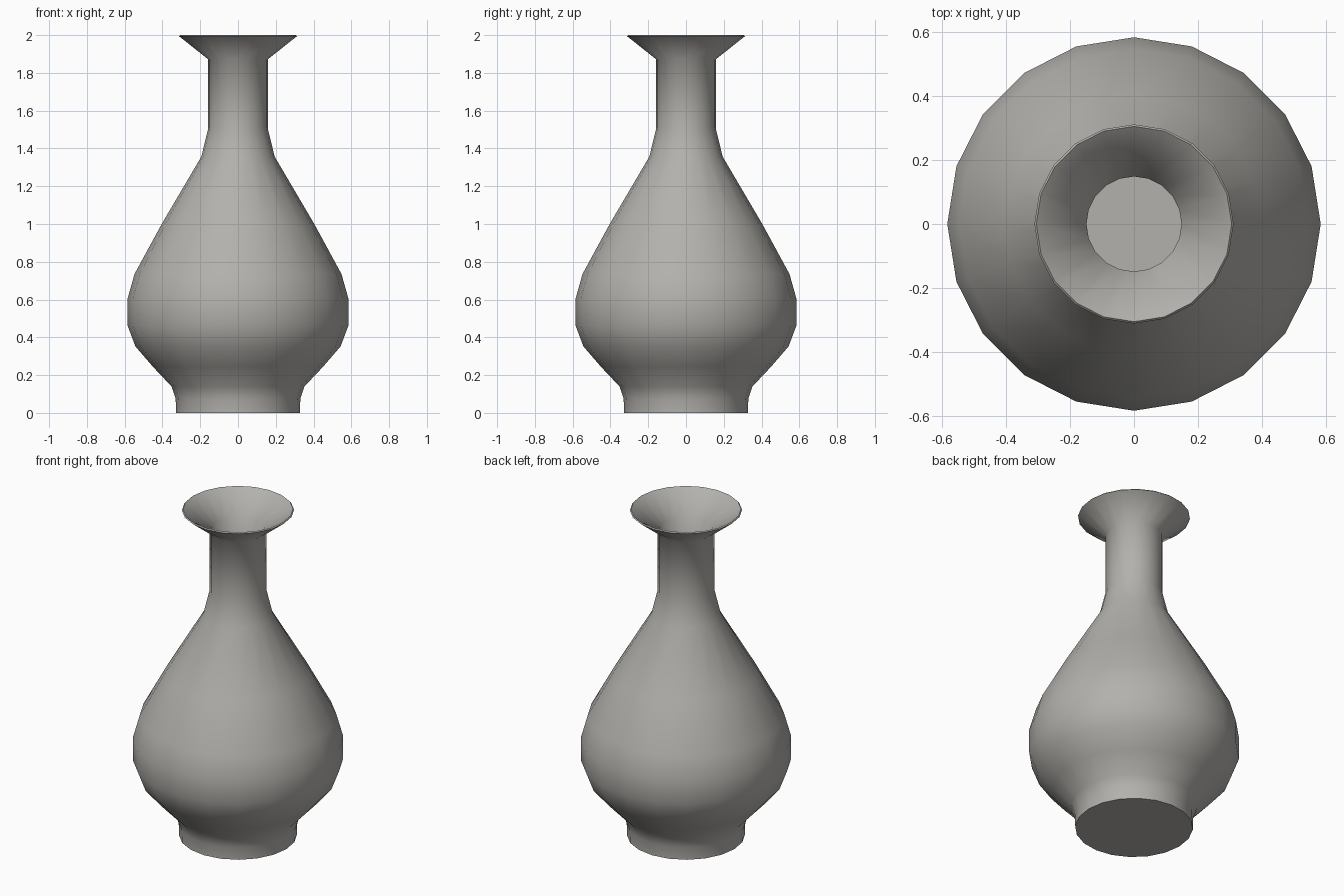
import bpy, bmesh, math

if "Cube" in bpy.data.objects:
    bpy.data.objects.remove(bpy.data.objects["Cube"])

SIDES = 20
WALL = 0.009

# one plain grey clay
clay = bpy.data.materials.new("grey clay")
clay.diffuse_color = (0.45, 0.44, 0.415, 1)
clay.use_nodes = True
clay.node_tree.nodes["Principled BSDF"].inputs["Base Color"].default_value = clay.diffuse_color

# outer silhouette (radius, height), foot to lip
outer = [(0.328, 0.0), (0.33, 0.075), (0.352, 0.14), (0.452, 0.246),
         (0.543, 0.352), (0.585, 0.463), (0.585, 0.603), (0.548, 0.735),
         (0.405, 0.998), (0.194, 1.357), (0.158, 1.505), (0.158, 1.872),
         (0.312, 1.994)]
# inner wall follows the outer one, lip back down to the floor
inner = [(0.306, 2.0), (0.149, 1.876)]
inner += [(r - WALL, z) for r, z in reversed(outer[1:11])]
inner += [(0.319, 0.01)]
profile = outer + inner

# vase: lathe the profile, then close underside and inside floor
bm = bmesh.new()
rings = []
for r, z in profile:
    rings.append([bm.verts.new((r * math.cos(2 * math.pi * i / SIDES),
                                r * math.sin(2 * math.pi * i / SIDES), z))
                  for i in range(SIDES)])
for a, b in zip(rings, rings[1:]):
    for i in range(SIDES):
        j = (i + 1) % SIDES
        bm.faces.new((a[i], a[j], b[j], b[i]))
bm.faces.new(rings[0][::-1])
bm.faces.new(rings[-1])
bmesh.ops.recalc_face_normals(bm, faces=bm.faces)

mesh = bpy.data.meshes.new("vase")
bm.to_mesh(mesh)
bm.free()
mesh.materials.append(clay)
vase = bpy.data.objects.new("vase", mesh)
bpy.context.collection.objects.link(vase)

# smooth walls, sharp lip and foot edges
bpy.context.view_layer.objects.active = vase
vase.select_set(True)
bpy.ops.object.shade_smooth_by_angle(angle=math.radians(60))
